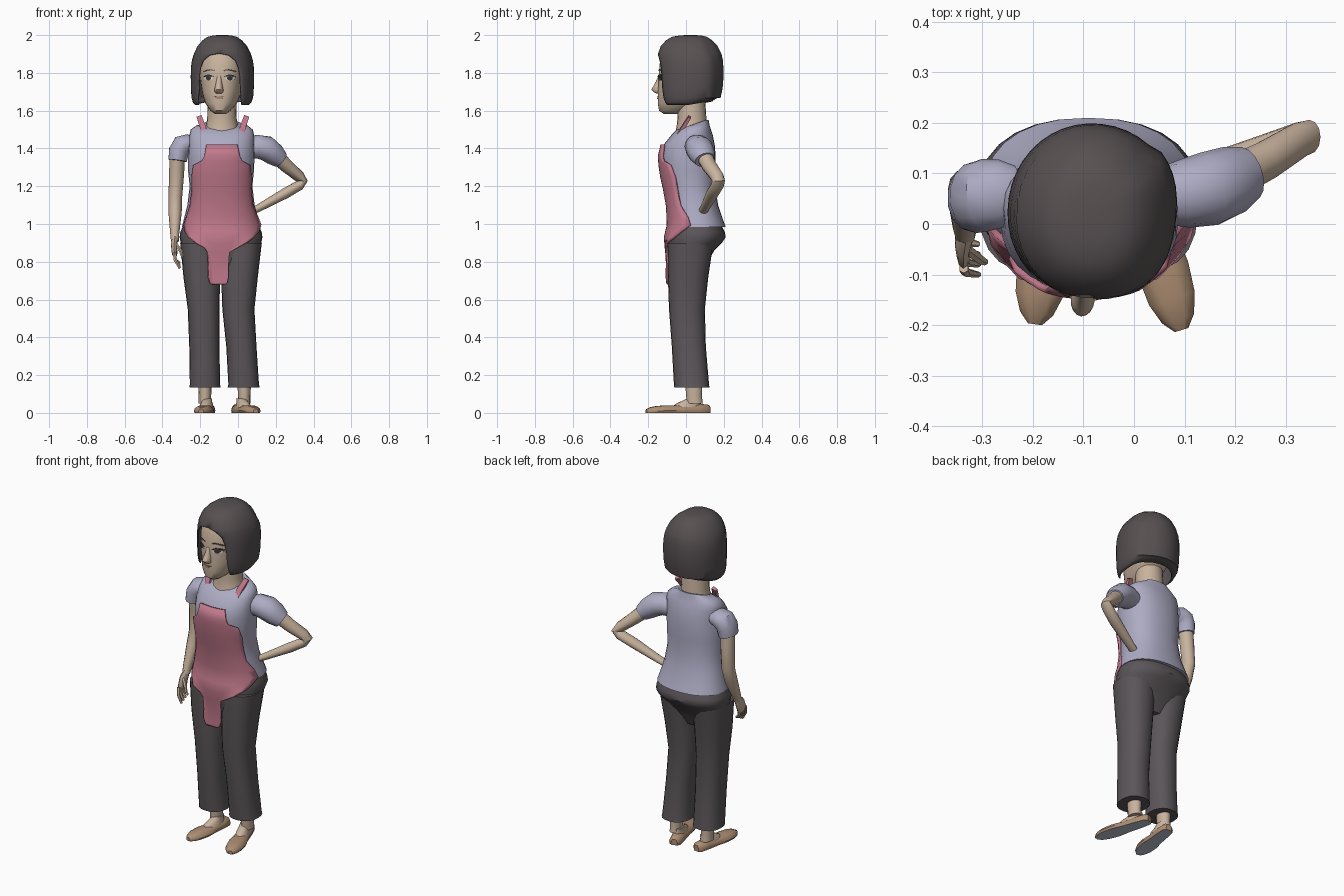
import bpy, bmesh, math
from mathutils import Vector


def material(name, r, g, b):
    m = bpy.data.materials.new(name)
    m.diffuse_color = (r, g, b, 1)
    return m


SKIN = material("skin", .58, .45, .34)
HAIR = material("dark hair", .095, .080, .083)
SHIRT = material("lavender cloth", .42, .41, .55)
APRON = material("pink cloth", .53, .19, .26)
PANTS = material("charcoal cloth", .105, .092, .10)
SHOE = material("tan leather", .42, .27, .17)
SOLE = material("grey sole", .50, .54, .62)
WHITE = material("eye white", .70, .66, .62)
DARK = material("eye dark", .05, .04, .04)
LIP = material("lip", .40, .22, .18)


def grid(name, rows, mat, closed=True, thick=0):
    """Skin a list of equal-length point rows."""
    bm = bmesh.new()
    vs = [[bm.verts.new(p) for p in row] for row in rows]
    n = len(rows[0])
    for a, b in zip(vs, vs[1:]):
        for i in range(n if closed else n - 1):
            j = (i + 1) % n
            bm.faces.new((a[i], a[j], b[j], b[i]))
    if closed:
        bm.faces.new(vs[0][::-1])
        bm.faces.new(vs[-1])
    bmesh.ops.remove_doubles(bm, verts=bm.verts, dist=1e-5)
    bmesh.ops.recalc_face_normals(bm, faces=bm.faces)
    me = bpy.data.meshes.new(name)
    bm.to_mesh(me)
    bm.free()
    me.materials.append(mat)
    ob = bpy.data.objects.new(name, me)
    bpy.context.collection.objects.link(ob)
    if thick:
        s = ob.modifiers.new("thickness", 'SOLIDIFY')
        s.thickness, s.offset = thick, 0
    return ob


def super_pt(cx, cy, z, rx, ry, a, n):
    c, s = math.cos(a), math.sin(a)
    return (cx + rx * math.copysign(abs(c) ** (2 / n), c),
            cy + ry * math.copysign(abs(s) ** (2 / n), s), z)


def loft(name, rings, mat, n=2.3, seg=20):
    """Rings are (z, centre x, half width, front y, back y)."""
    rows = [[super_pt(cx, (f + b) / 2, z, rx, (b - f) / 2, math.tau * i / seg, n)
             for i in range(seg)] for z, cx, rx, f, b in rings]
    return grid(name, rows, mat)


def front(rings, x, z, n=2.3):
    """Front surface y of a loft (held at its side edge), or None off its ends."""
    for a, b in zip(rings, rings[1:]):
        if a[0] <= z <= b[0]:
            t = (z - a[0]) / (b[0] - a[0])
            _, cx, rx, f, k = [p + (q - p) * t for p, q in zip(a, b)]
            d = min(abs((x - cx) / rx), .995)
            return (f + k) / 2 - (k - f) / 2 * (1 - d ** n) ** (1 / n)
    return None


def tube(name, pts, mat, seg=12):
    """Points are (x, y, z, radius along y, radius across)."""
    P = [Vector(p[:3]) for p in pts]
    phase = math.pi / 4 if seg == 4 else 0
    rows = []
    for i, p in enumerate(pts):
        t = Vector((0, 0, 0))
        if i:
            t += (P[i] - P[i - 1]).normalized()
        if i < len(P) - 1:
            t += (P[i + 1] - P[i]).normalized()
        t.normalize()
        u = Vector((0, 1, 0))
        u = (u - t * u.dot(t)).normalized()
        v = t.cross(u)
        rows.append([P[i] + u * p[3] * math.cos(math.tau * k / seg + phase)
                     + v * p[4] * math.sin(math.tau * k / seg + phase) for k in range(seg)])
    return grid(name, rows, mat)


# Torso and trousers
TORSO = [(.985, -.09, .207, -.085, .21), (1.02, -.09, .198, -.085, .197),
         (1.10, -.09, .178, -.09, .17), (1.20, -.09, .166, -.108, .155),
         (1.28, -.09, .174, -.127, .157), (1.36, -.088, .176, -.132, .157),
         (1.42, -.087, .173, -.118, .152), (1.47, -.086, .172, -.078, .142),
         (1.50, -.086, .164, -.048, .132), (1.522, -.085, .135, -.025, .125),
         (1.55, -.085, .09, -.02, .12)]
PELVIS = [(.74, -.09, .10, -.07, .085), (.80, -.09, .18, -.085, .115),
          (.86, -.09, .204, -.095, .15), (.90, -.09, .213, -.098, .19), (.93, -.09, .219, -.1, .21),
          (.955, -.09, .216, -.095, .206), (1.0, -.09, .198, -.08, .185)]
LEG_A = [(.135, -.175, .083, -.06, .12), (.15, -.175, .08, -.062, .118),
         (.35, -.178, .08, -.075, .105), (.55, -.182, .084, -.09, .1),
         (.72, -.192, .097, -.096, .118), (.90, -.2, .106, -.095, .145)]
LEG_B = [(.135, .03, .085, -.062, .124), (.15, .03, .081, -.064, .122),
         (.35, .018, .08, -.075, .105), (.55, .002, .085, -.09, .1),
         (.72, .008, .097, -.096, .118), (.90, .02, .106, -.095, .145)]
shirt = loft("shirt", TORSO, SHIRT, seg=28)
for v in shirt.data.vertices:  # neckline dips at the front
    v.co.z = min(v.co.z, 1.505 + max(0, v.co.y + .03) * .33)
loft("trouser_seat", PELVIS, PANTS, seg=28)
loft("trouser_leg_left", LEG_A, PANTS)
loft("trouser_leg_right", LEG_B, PANTS)

# Apron: follows the front of the body between left and right edges
EDGES = [(1.42, -.165, -.005), (1.36, -.176, .008), (1.335, -.188, .018), (1.312, -.232, .06),
         (1.25, -.242, .067), (1.18, -.24, .065), (1.10, -.25, .075), (1.04, -.268, .1),
         (.995, -.285, .118), (.96, -.278, .108), (.93, -.262, .085), (.90, -.225, .045),
         (.875, -.18, 0), (.85, -.162, -.045), (.78, -.157, -.05), (.72, -.157, -.05),
         (.69, -.15, -.056), (.68, -.138, -.068)]
rows = []
for z, l, r in EDGES:
    row = []
    for i in range(21):
        x = l + (r - l) * i / 20
        ys = [front(s, x, z) for s in (TORSO, PELVIS, LEG_A, LEG_B)]
        ys = [y for y in ys if y is not None]
        if z < .86:
            ys.append(-.083)
        row.append((x, min(ys) - .01, z))
    rows.append(row)
grid("apron", rows, APRON, closed=False, thick=.014)
for s, side in ((-1, "left"), (1, "right")):
    x = -.08
    tube("apron_strap_" + side, [(x + s * .095, -.05, 1.46, .012, .022),
                                 (x + s * .105, -.018, 1.51, .012, .022),
                                 (x + s * .125, .02, 1.568, .012, .02)], APRON, 4)

# Sleeves and arms
tube("sleeve_left", [(-.235, .06, 1.42, .055, .04), (-.265, .06, 1.425, .068, .052),
                     (-.295, .057, 1.415, .072, .058), (-.313, .053, 1.385, .071, .055),
                     (-.32, .05, 1.335, .066, .05)], SHIRT, 14)
tube("sleeve_right", [(.05, .055, 1.40, .055, .055), (.10, .06, 1.41, .068, .064),
                      (.15, .07, 1.40, .074, .068), (.19, .085, 1.37, .07, .061),
                      (.225, .1, 1.34, .055, .046)], SHIRT, 14)
tube("arm_left", [(-.32, .055, 1.40, .045, .04), (-.325, .065, 1.27, .042, .04),
                  (-.332, .07, 1.14, .04, .036), (-.333, .045, 1.06, .04, .035),
                  (-.335, -.005, .95, .027, .024), (-.334, -.02, .91, .024, .021)], SKIN)
tube("arm_right", [(.19, .09, 1.37, .044, .042), (.26, .125, 1.305, .04, .036),
                   (.325, .165, 1.25, .036, .03), (.347, .172, 1.228, .034, .022),
                   (.325, .167, 1.205, .034, .027), (.25, .14, 1.162, .034, .028),
                   (.11, .1, 1.085, .026, .02), (.06, .085, 1.06, .024, .017)], SKIN)

# Left hand with fingers
tube("palm_left", [(-.334, -.015, .925, .024, .018), (-.338, -.035, .89, .036, .017),
                   (-.336, -.055, .845, .036, .015), (-.334, -.06, .835, .03, .01)], SKIN, 10)
for k in range(4):
    y = -.088 + k * .02
    tube("finger_left_%d" % k, [(-.337, y, .85, .009, .01), (-.332, y - .008, .81, .009, .01),
                                (-.308, y - .012, .765 + .01 * k, .006, .007)], SKIN, 6)
tube("thumb_left", [(-.33, -.05, .895, .011, .011), (-.305, -.07, .86, .01, .01),
                    (-.295, -.075, .825, .007, .007)], SKIN, 6)

# Feet: shoe with grey underside, instep and ankle
STATIONS = [(.127, .018, .035), (.112, .034, .045), (.055, .04, .047), (-.02, .043, .04),
            (-.09, .052, .04), (-.15, .047, .037), (-.19, .033, .03), (-.213, .014, .02)]
SECTION = [(-.9, 0), (-1, .3), (-.85, .7), (-.45, 1), (.45, 1), (.85, .7), (1, .3), (.9, 0)]
for side, x, heel, ang, scale in (("left", -.175, -.168, -8, .94), ("right", .033, .03, 17, 1.03)):
    shoe = grid("shoe_" + side, [[(w * a, y * scale, h * b) for a, b in SECTION]
                                 for y, w, h in STATIONS], SHOE)
    shoe.data.materials.append(SOLE)
    for p in shoe.data.polygons:
        if p.normal.z < -.8:
            p.material_index = 1
    instep = loft("instep_" + side, [(.03, 0, .036, -.075, .085), (.046, 0, .033, -.06, .082),
                                     (.062, 0, .026, -.025, .08), (.075, 0, .026, .005, .08)], SKIN, 2, 14)
    for ob in (shoe, instep):
        ob.location = (heel, 0, 0)
        ob.rotation_euler.z = math.radians(ang)
    loft("ankle_" + side, [(.05, x, .033, .002, .09), (.09, x, .033, .0, .085),
                           (.2, x, .038, -.01, .09)], SKIN, 2, 14)

# Neck
loft("neck", [(1.47, -.085, .10, -.06, .11), (1.515, -.085, .084, -.05, .112),
              (1.56, -.085, .078, -.045, .108), (1.68, -.085, .075, -.05, .1)], SKIN, 2)

# Head parts are built around the origin, then turned slightly
HEAD = [(1.583, 0, .03, -.145, -.06), (1.60, 0, .052, -.17, -.02), (1.64, 0, .083, -.176, .05),
        (1.70, 0, .104, -.175, .13), (1.78, 0, .117, -.172, .15), (1.86, 0, .12, -.165, .145),
        (1.92, 0, .10, -.14, .13), (1.96, 0, .06, -.1, .1)]
head_parts = [loft("head", HEAD, SKIN, 2.3, 28),
              loft("nose", [(1.69, 0, .016, -.183, -.14), (1.698, 0, .023, -.198, -.14),
                            (1.712, 0, .024, -.21, -.14), (1.73, 0, .02, -.2, -.14),
                            (1.755, 0, .016, -.186, -.14), (1.785, 0, .013, -.173, -.14)], SKIN, 2, 16)]


def plate(name, cx, cz, rx, rz, off, mat, tilt=0, bend=0):
    """Thin oval lying on the face."""
    rings = []
    for k in (1, .05):
        ring = []
        for i in range(14):
            a = math.tau * i / 14
            u, v = k * rx * math.cos(a), k * rz * math.sin(a)
            x, z = cx + u, cz + v + u * tilt + bend * (u / rx) ** 2
            ring.append((x, front(HEAD, x, z) - off, z))
        rings.append(ring)
    bottom = [(x, y + off + .003, z) for x, y, z in rings[0]]
    head_parts.append(grid(name, [bottom] + rings, mat))


for s, side in ((-1, "left"), (1, "right")):
    x = s * .057
    plate("eye_" + side, x, 1.772, .027, .012, .002, WHITE)
    plate("iris_" + side, x, 1.772, .014, .012, .004, DARK)
    plate("eyelid_" + side, x, 1.787, .031, .004, .005, DARK, 0, -.008)
    plate("eyebrow_" + side, x, 1.815, .034, .004, .003, HAIR, -s * .12, -.007)
plate("upper_lip", 0, 1.672, .031, .004, .003, LIP, 0, .005)
plate("lower_lip", 0, 1.665, .02, .004, .003, LIP, 0, .003)

# Bob hair: (z, half width, front y, back y, half width of the face opening)
BOB = [(1.632, .140, -.155, .11, .112), (1.645, .152, -.160, .135, .114), (1.67, .160, -.166, .155, .113),
       (1.72, .163, -.170, .165, .110), (1.78, .164, -.172, .170, .108), (1.83, .163, -.172, .169, .100),
       (1.865, .158, -.172, .167, .085), (1.893, .150, -.172, .161, .05), (1.903, .146, -.170, .158, 0),
       (1.94, .128, -.157, .14, 0), (1.97, .102, -.130, .112, 0), (1.988, .077, -.10, .085, 0),
       (1.996, .045, -.055, .05, 0), (1.997, 1e-6, -1e-6, 1e-6, 0)]
rows = []
for z, rx, f, b, w in BOB:
    row = []
    for i in range(33):
        n = 2.4 if i < 12 else 2.05  # squarer lock on one side of the face
        a0 = math.asin((w / rx) ** (n / 2))
        a = -math.pi / 2 + a0 + (math.tau - 2 * a0) * i / 32
        row.append(super_pt(0, (f + b) / 2, z, rx, (b - f) / 2, a, n))
    rows.append(row)
for k in (0, 1):  # hem rises towards the back
    rows[k] = [(x, y, z + max(0, y) * .18) for x, y, z in rows[k]]
head_parts.append(grid("bob_hair", rows, HAIR, closed=False, thick=.006))
for ob in head_parts:
    ob.location = (-.083, .026, 0)
    ob.rotation_euler.z = math.radians(-6)

# Smooth shading with sharp edges kept
for ob in bpy.context.scene.objects:
    ob.select_set(True)
    bpy.context.view_layer.objects.active = ob
bpy.ops.object.shade_smooth_by_angle(angle=math.radians(42))
